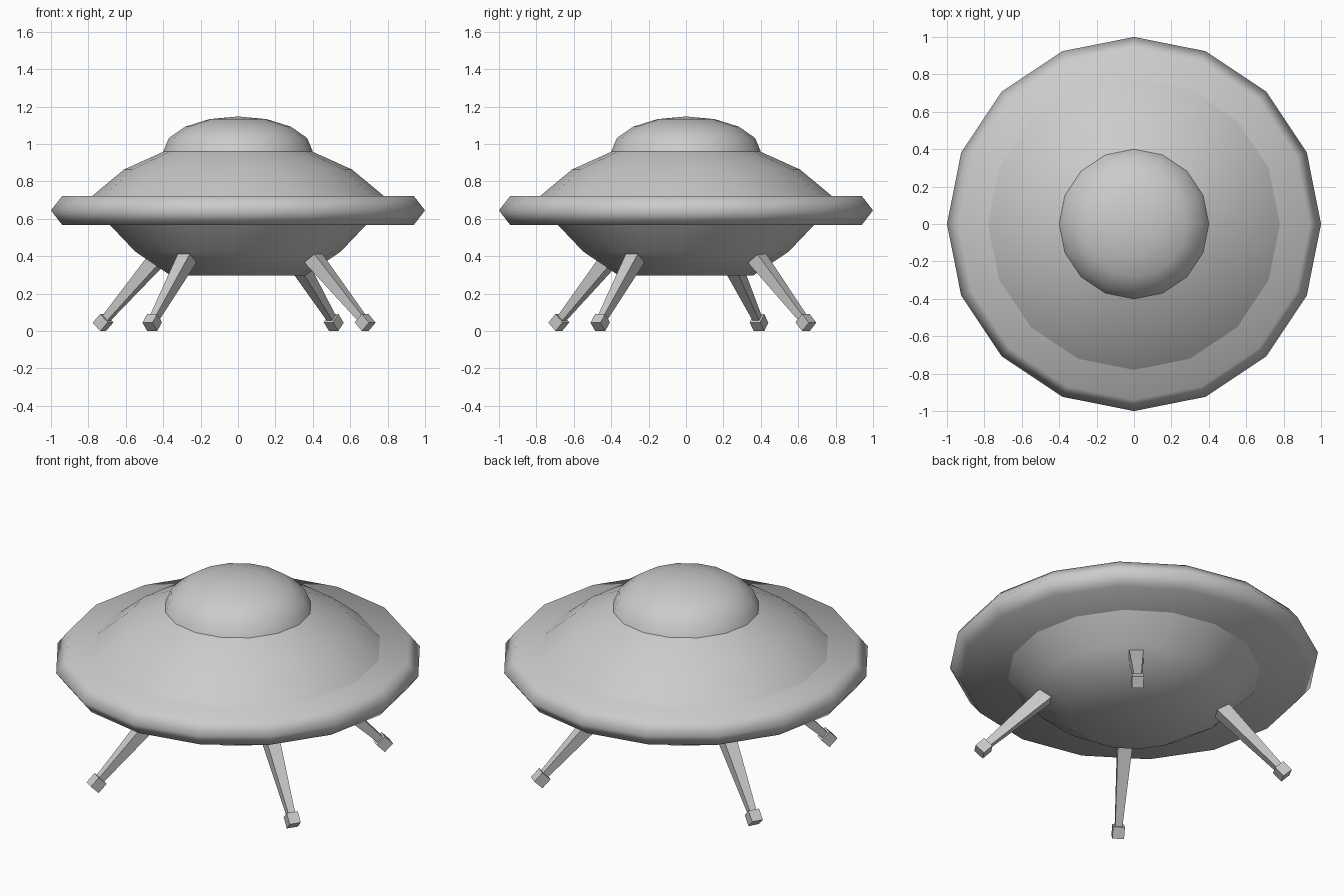
import bpy, bmesh
from math import radians, cos, sin, pi
from mathutils import Vector, Matrix

if "Cube" in bpy.data.objects:
    bpy.data.objects.remove(bpy.data.objects["Cube"])

SIDES = 16


def finish(name, bm, smooth):
    bmesh.ops.recalc_face_normals(bm, faces=bm.faces)
    mesh = bpy.data.meshes.new(name)
    bm.to_mesh(mesh)
    bm.free()
    obj = bpy.data.objects.new(name, mesh)
    bpy.context.collection.objects.link(obj)
    if smooth:
        bpy.ops.object.select_all(action='DESELECT')
        obj.select_set(True)
        bpy.context.view_layer.objects.active = obj
        bpy.ops.object.shade_smooth_by_angle(angle=radians(80))
    return obj


def lathe(name, profile):
    """Revolve (radius, z) points round z; radius 0 closes to a pole."""
    bm = bmesh.new()
    verts = [bm.verts.new((r, 0, z)) for r, z in profile]
    edges = [bm.edges.new(pair) for pair in zip(verts, verts[1:])]
    bmesh.ops.spin(bm, geom=verts + edges, cent=(0, 0, 0), axis=(0, 0, 1),
                   angle=2 * pi, steps=SIDES)
    bmesh.ops.remove_doubles(bm, verts=bm.verts, dist=1e-4)
    return finish(name, bm, True)


def beam(name, start, end, size1, size2, turn):
    """Square tapered bar between two (radius, z) points, turned about z."""
    a, b = Vector((start[0], 0, start[1])), Vector((end[0], 0, end[1]))
    along = (b - a).normalized()
    across = Vector((0, 1, 0))
    up = along.cross(across)
    bm = bmesh.new()
    rings = []
    for p, s in ((a, size1 / 2), (b, size2 / 2)):
        rings.append([bm.verts.new(p + across * s * i + up * s * j)
                      for i, j in ((-1, -1), (1, -1), (1, 1), (-1, 1))])
    for ring in rings:
        bm.faces.new(ring)
    for i in range(4):
        k = (i + 1) % 4
        bm.faces.new((rings[0][i], rings[0][k], rings[1][k], rings[1][i]))
    bm.transform(Matrix.Rotation(turn, 4, 'Z'))
    return finish(name, bm, False)


# Saucer body
lathe("rim", [(0, 0.567), (0.94, 0.567), (1.0, 0.645), (0.94, 0.722), (0, 0.722)])
lathe("upper_hull", [(0.78, 0.722), (0.61, 0.863), (0.395, 0.96)])
lathe("lower_hull", [(0.685, 0.567), (0.55, 0.425), (0.36, 0.297), (0, 0.297)])

# Squashed half-sphere cabin dome
lathe("dome", [(0.40 * cos(i * pi / 8), 0.96 + 0.187 * sin(i * pi / 8))
               for i in range(5)])

# Four landing legs with tilted block feet
for label, angle in (("front_right", -34), ("back_right", 51.4),
                     ("back_left", 151.6), ("front_left", -124)):
    turn = radians(angle)
    beam(label + "_leg", (0.43, 0.447), (0.81, 0.058), 0.085, 0.038, turn)
    beam(label + "_foot", (0.797, 0.069), (0.843, 0.022), 0.064, 0.064, turn)
